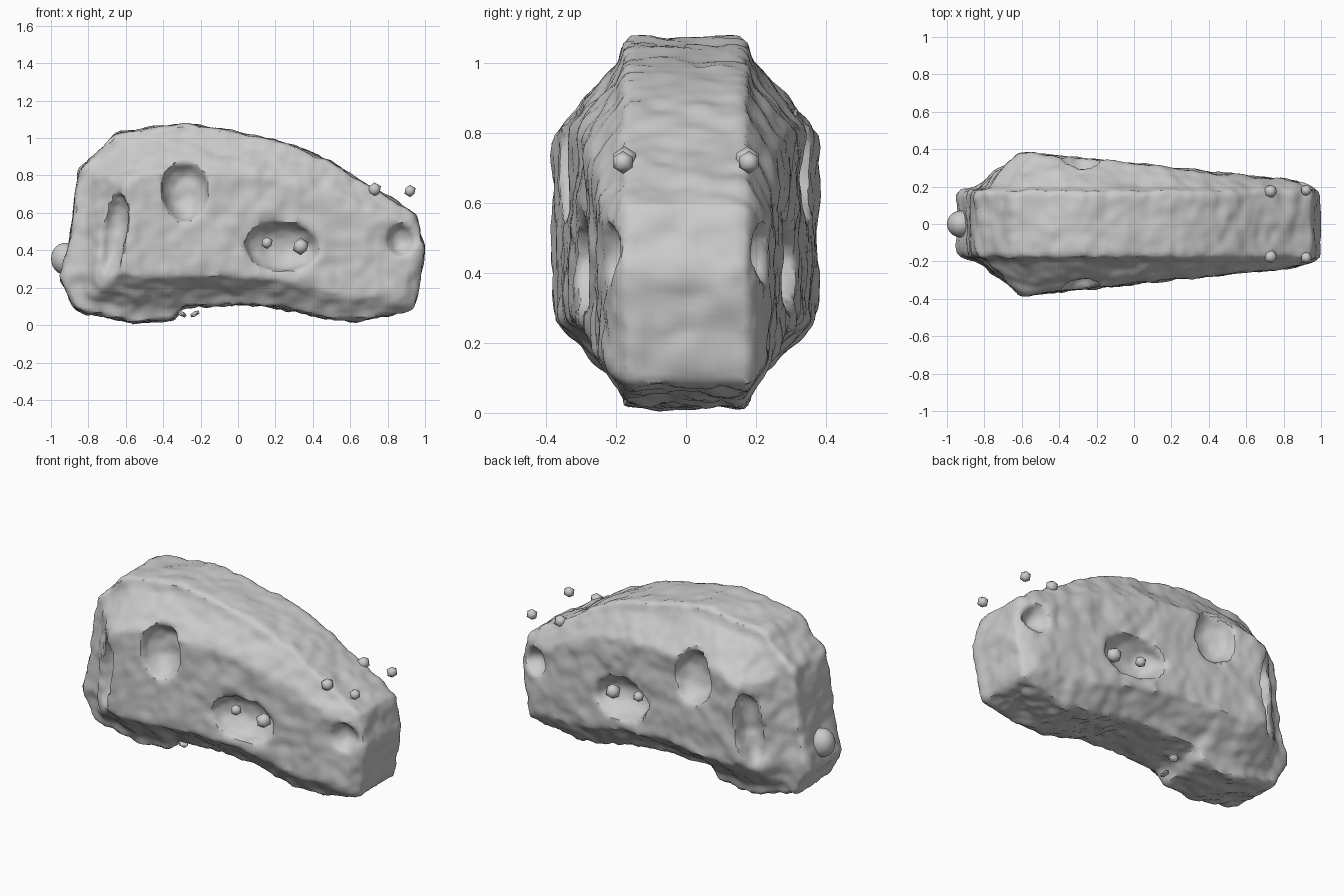
import bpy, bmesh
from mathutils import Matrix, Euler, noise

if "Cube" in bpy.data.objects:
    bpy.data.objects.remove(bpy.data.objects["Cube"])

# Side outlines (x, z): outer rim, and the inner flat on the bulging flank
RIM = [(-.87, .08), (-.55, .01), (-.34, .03), (-.3, .1), (0, .11), (.2, .1), (.45, .04),
       (.6, .02), (.94, .08), (1.0, .4), (.95, .59), (.75, .72), (.45, .9), (.2, .99),
       (-.27, 1.08), (-.64, 1.03), (-.85, .83), (-.9, .45), (-.95, .25)]
FLANK = [(-.62, .29), (-.55, .26), (-.34, .26), (-.3, .26), (0, .26), (.2, .25), (.45, .19),
         (.6, .16), (.88, .15), (.92, .4), (.88, .54), (.68, .62), (.42, .74), (.2, .8),
         (-.27, .82), (-.5, .81), (-.62, .74), (-.62, .45), (-.62, .35)]
# Step between them: the rim stands proud of the flank slope
STEP = [(a + (c - a) * .27, b + (d - b) * .27) for (a, b), (c, d) in zip(RIM, FLANK)]


def flank_y(x):
    return .385 - (x + .62) * .105


def finish(name, bm):
    me = bpy.data.meshes.new(name)
    bmesh.ops.recalc_face_normals(bm, faces=bm.faces)
    bm.to_mesh(me)
    bm.free()
    ob = bpy.data.objects.new(name, me)
    bpy.context.collection.objects.link(ob)
    return ob


def activate(ob):
    bpy.ops.object.select_all(action='DESELECT')
    ob.select_set(True)
    bpy.context.view_layer.objects.active = ob


def smooth(ob, degrees):
    activate(ob)
    bpy.ops.object.shade_smooth_by_angle(angle=degrees * .01745)


# Wedge body: stepped, bevelled flanks bridged across a flat rim
bm = bmesh.new()


def loop(outline, side, width):
    return [bm.verts.new((x, side * width(x), z)) for x, z in outline]


loops = [loop(FLANK, -1, flank_y), loop(STEP, -1, lambda x: .19), loop(RIM, -1, lambda x: .172),
         loop(RIM, 1, lambda x: .172), loop(STEP, 1, lambda x: .19), loop(FLANK, 1, flank_y)]
n = len(RIM)
for a, b in zip(loops, loops[1:]):
    for i in range(n):
        j = (i + 1) % n
        bm.faces.new((a[i], a[j], b[j], b[i]))
bm.faces.new(loops[0])
bm.faces.new(loops[-1][::-1])
bmesh.ops.triangulate(bm, faces=bm.faces)
body = finish("stone_body", bm)

# Hollows on both flanks: x, z, x radius, depth, z radius, y offset, tilt
HOLLOWS = [(-.285, .72, .125, .12, .165, .0, 0),
           (.24, .42, .2, .13, .13, .0, .1),
           (.875, .455, .085, .075, .085, .0, 0),
           (-.67, .47, .075, .1, .24, -.045, .17)]
activate(body)
for side in (-1, 1):
    for x, z, rx, ry, rz, off, tilt in HOLLOWS:
        bm = bmesh.new()
        m = (Matrix.Translation((x, side * (flank_y(x) + off), z))
             @ Euler((.013, tilt, .017)).to_matrix().to_4x4()
             @ Matrix.Diagonal((rx, ry, rz, 1)))
        bmesh.ops.create_uvsphere(bm, u_segments=24, v_segments=14, radius=1, matrix=m)
        cutter = finish("hollow_cutter", bm)
        cutter.hide_render = True
        cut = body.modifiers.new("hollow", 'BOOLEAN')
        cut.operation = 'DIFFERENCE'
        cut.solver = 'EXACT'
        cut.object = cutter
        bpy.ops.object.modifier_apply(modifier="hollow")
        bpy.data.objects.remove(cutter)

# Even grid for the weathering
grid = body.modifiers.new("grid", 'REMESH')
grid.mode = 'VOXEL'
grid.voxel_size = .022
bpy.ops.object.modifier_apply(modifier="grid")

# Weathered surface, with a more ragged underside
normals = [v.normal.copy() for v in body.data.vertices]
for v, nor in zip(body.data.vertices, normals):
    p = v.co.copy()
    d = .012 * noise.noise(p * 8) + .009 * noise.noise(p * 17)
    if nor.z < -.8 and p.z < .16:
        d += .012 * noise.noise(p * 25)
    v.co = p + nor * d
smooth(body, 40)


def pebble(name, pos, r, sub=1):
    bm = bmesh.new()
    bmesh.ops.create_icosphere(bm, subdivisions=sub, radius=r, matrix=Matrix.Translation(pos))
    return finish(name, bm)


# Knob at the rear, pebbles in the hollows and at the nose
bm = bmesh.new()
bmesh.ops.create_icosphere(bm, subdivisions=3, radius=1, matrix=Matrix.Translation(
    (-.925, 0, .355)) @ Matrix.Diagonal((.075, .072, .085, 1)))
smooth(finish("rear_knob", bm), 40)
PEBBLES = [("hollow_pebble_small", .155, .24, .44, .033),
           ("hollow_pebble_large", .335, .23, .42, .046),
           ("brow_pebble", .73, .175, .725, .038),
           ("nose_pebble", .92, .18, .717, .033)]
for side, label in ((-1, "front"), (1, "back")):
    for name, x, y, z, r in PEBBLES:
        smooth(pebble(f"{name}_{label}", (x, side * y, z), r), 50)

# Loose chips beneath the arch
for i, (x, y) in enumerate(((-.3, -.1), (-.23, .06))):
    chip = pebble(f"loose_chip_{i}", (0, 0, 0), .025)
    chip.location = (x, y, .06)
    chip.scale = (1.2, 1.2, .5)
    chip.rotation_euler = (.3, .5 - i, 0)
